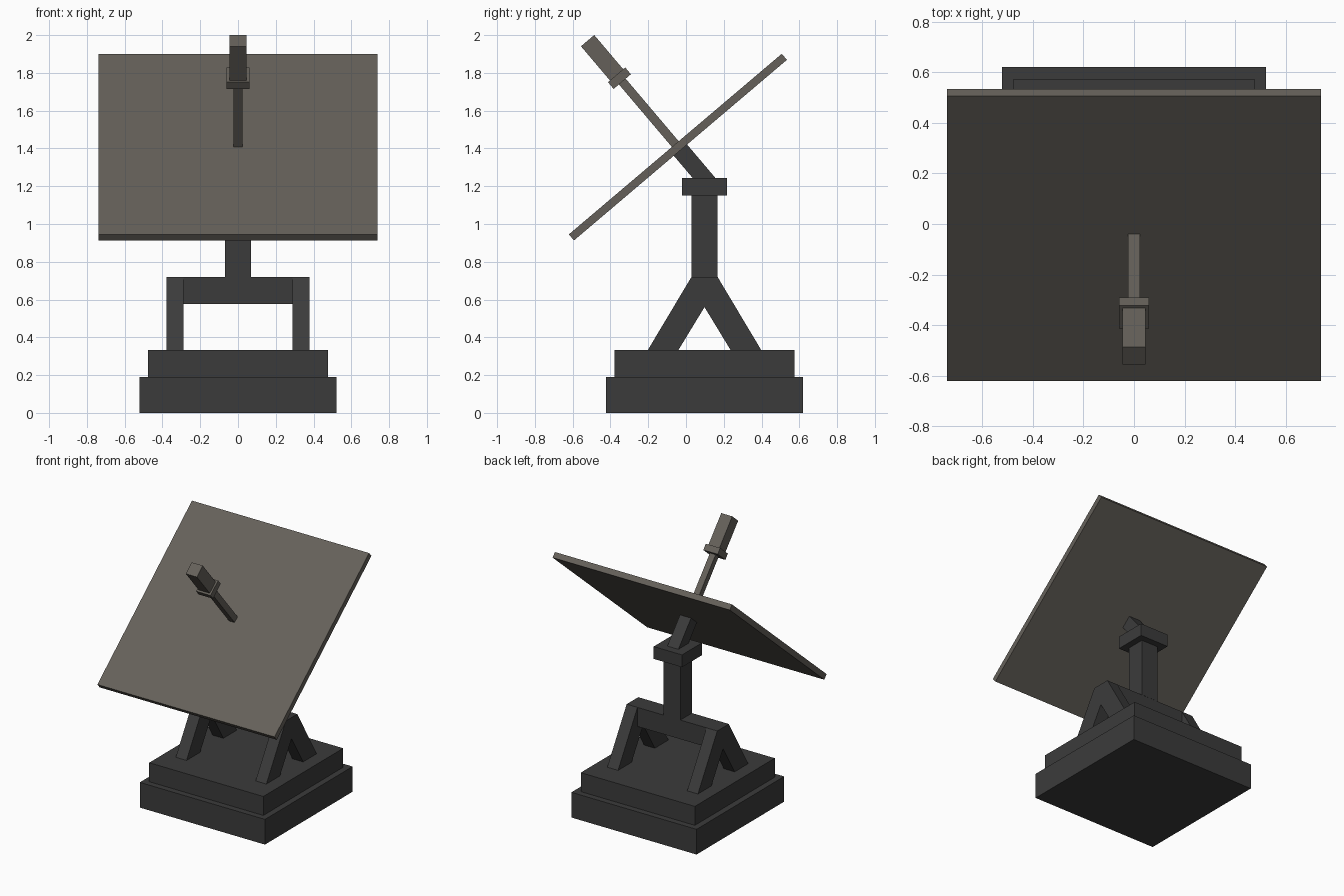
import bpy, bmesh, math
from mathutils import Matrix, Vector

if "Cube" in bpy.data.objects:
    bpy.data.objects.remove(bpy.data.objects["Cube"])


def material(name, rgb):
    m = bpy.data.materials.new(name)
    m.diffuse_color = (*rgb, 1)
    m.use_nodes = True
    m.node_tree.nodes["Principled BSDF"].inputs["Base Color"].default_value = m.diffuse_color
    return m


DARK = material("charcoal_metal", (0.044, 0.044, 0.044))
WARM = material("warm_grey_panel", (0.130, 0.118, 0.102))
CY = 0.098                      # centre of the base and post in y
TILT = Matrix.Translation((0, -0.043, 1.407)) @ Matrix.Rotation(math.radians(40.3), 4, 'X')


def finish(name, bm, mat):
    bmesh.ops.recalc_face_normals(bm, faces=bm.faces)
    me = bpy.data.meshes.new(name)
    bm.to_mesh(me)
    bm.free()
    me.materials.append(mat)
    ob = bpy.data.objects.new(name, me)
    bpy.context.collection.objects.link(ob)
    return ob


def box(name, sx, sy, z0, z1, mat, y=CY, frame=Matrix()):
    """Box of size sx by sy between heights z0 and z1 of the given frame."""
    bm = bmesh.new()
    bmesh.ops.create_cube(bm, size=1)
    bmesh.ops.scale(bm, vec=(sx, sy, z1 - z0), verts=bm.verts)
    bmesh.ops.translate(bm, vec=(0, y, (z0 + z1) / 2), verts=bm.verts)
    bmesh.ops.transform(bm, matrix=frame, verts=bm.verts)
    return finish(name, bm, mat)


def leg_frame(name, x0, x1):
    """A-shaped leg profile extruded along x."""
    half = [(0.069, 0.72), (0.300, 0.333), (0.138, 0.333)]
    pts = half + [(0, 0.56)] + [(-y, z) for y, z in reversed(half)]
    bm = bmesh.new()
    face = bm.faces.new([bm.verts.new((x0, CY + y, z)) for y, z in pts])
    ext = bmesh.ops.extrude_face_region(bm, geom=[face])
    verts = [g for g in ext["geom"] if isinstance(g, bmesh.types.BMVert)]
    bmesh.ops.translate(bm, vec=Vector((x1 - x0, 0, 0)), verts=verts)
    return finish(name, bm, DARK)


# Stepped base
box("base_lower", 1.044, 1.044, 0, 0.19, DARK)
box("base_upper", 0.952, 0.952, 0.19, 0.333, DARK)

# Support frame and post
leg_frame("leg_frame_right", 0.288, 0.378)
leg_frame("leg_frame_left", -0.378, -0.288)
box("crossbar", 0.576, 0.138, 0.576, 0.72, DARK)
box("post", 0.14, 0.14, 0.72, 1.15, DARK)
box("post_cap", 0.236, 0.236, 1.15, 1.243, DARK)

# Tilted head: arm, square panel and feed along the panel normal
box("panel_arm", 0.092, 0.092, -0.26, -0.02, DARK, 0, TILT)
box("panel", 1.478, 1.478, -0.021, 0.021, WARM, 0, TILT)
box("feed_rod", 0.047, 0.047, 0.021, 0.455, WARM, 0, TILT)
box("feed_collar", 0.12, 0.12, 0.455, 0.502, WARM, 0, TILT)
box("feed_head", 0.092, 0.092, 0.502, 0.739, WARM, 0, TILT)
